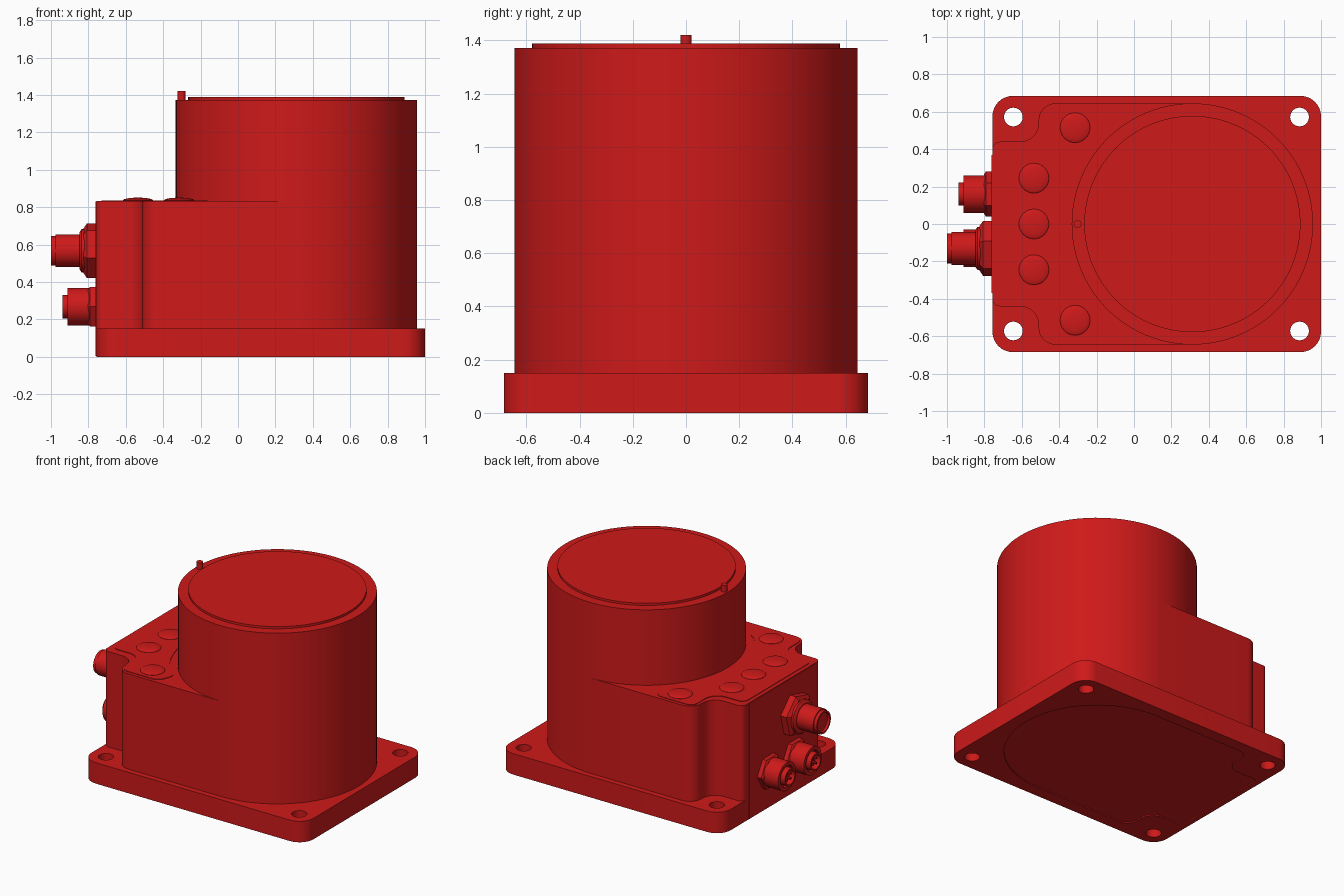
import bpy, bmesh, math
from mathutils import Vector

if "Cube" in bpy.data.objects:
    bpy.data.objects.remove(bpy.data.objects["Cube"])

red = bpy.data.materials.new("red_paint")
red.diffuse_color = (0.62, 0.01, 0.01, 1)
red.use_nodes = True
red.node_tree.nodes["Principled BSDF"].inputs["Base Color"].default_value = red.diffuse_color


def finish(name, bm, smooth=True):
    bmesh.ops.remove_doubles(bm, verts=bm.verts, dist=1e-5)
    bmesh.ops.recalc_face_normals(bm, faces=bm.faces)
    me = bpy.data.meshes.new(name)
    bm.to_mesh(me)
    bm.free()
    me.materials.append(red)
    ob = bpy.data.objects.new(name, me)
    bpy.context.collection.objects.link(ob)
    if smooth:
        soften(ob)
    return ob


def soften(ob):
    ob.data.shade_smooth()
    ob.data.set_sharp_from_angle(angle=math.radians(30))


def rounded(points, steps=8):
    """Outline from (x, y, corner radius) points with filleted corners."""
    out, n = [], len(points)
    for i, (x, y, r) in enumerate(points):
        p = Vector((x, y))
        if r == 0:
            out.append(p)
            continue
        a = (Vector(points[i - 1][:2]) - p).normalized()
        b = (Vector(points[(i + 1) % n][:2]) - p).normalized()
        half = a.angle(b) / 2
        mid = p + (a + b).normalized() * (r / math.sin(half))
        s = p + a * (r / math.tan(half)) - mid
        e = p + b * (r / math.tan(half)) - mid
        sweep = s.angle_signed(e)
        for k in range(steps + 1):
            t = -sweep * k / steps
            out.append(mid + Vector((s.x * math.cos(t) - s.y * math.sin(t),
                                     s.x * math.sin(t) + s.y * math.cos(t))))
    return out


def prism(name, outline, z0, z1):
    bm = bmesh.new()
    face = bm.faces.new([bm.verts.new((p[0], p[1], z0)) for p in outline])
    top = bmesh.ops.extrude_face_region(bm, geom=[face])["geom"]
    bmesh.ops.translate(bm, vec=(0, 0, z1 - z0),
                        verts=[v for v in top if isinstance(v, bmesh.types.BMVert)])
    if not face.is_valid or len(bm.faces) < len(outline) + 2:
        bm.faces.new([v for v in bm.verts if abs(v.co.z - z0) < 1e-6])
    return finish(name, bm)


def circle(cx, cy, r, n=96):
    return [(cx + r * math.cos(math.tau * i / n), cy + r * math.sin(math.tau * i / n))
            for i in range(n)]


def lathe(name, profile, origin, axis, sides=48, turn=0.0):
    """Spin (distance, radius) points around an axis through origin."""
    bm = bmesh.new()
    rot = Vector((0, 0, 1)).rotation_difference(Vector(axis)).to_matrix()
    rings = []
    for d, r in profile:
        rings.append([bm.verts.new(Vector(origin) + rot @ Vector(
            (r * math.cos(turn + math.tau * i / sides),
             r * math.sin(turn + math.tau * i / sides), d))) for i in range(sides)])
    for a, b in zip(rings, rings[1:]):
        for i in range(sides):
            j = (i + 1) % sides
            bm.faces.new((a[i], a[j], b[j], b[i]))
    bmesh.ops.remove_doubles(bm, verts=bm.verts, dist=1e-5)
    return finish(name, bm)


def cut(ob, cutter):
    mod = ob.modifiers.new("cut", 'BOOLEAN')
    mod.operation, mod.solver, mod.object = 'DIFFERENCE', 'EXACT', cutter
    bpy.context.view_layer.objects.active = ob
    bpy.ops.object.modifier_apply(modifier=mod.name)
    bpy.data.objects.remove(cutter)


def mirrored(half):
    return half + [(x, -y, r) for x, y, r in reversed(half)]


CX, R = 0.312, 0.645

# base plate with four bolt holes and a shallow recess underneath
plate = prism("base_plate", rounded(mirrored([(-0.757, 0.685, 0.11), (1.0, 0.685, 0.11)])), 0, 0.15)
for x in (-0.645, 0.885):
    for y in (-0.572, 0.572):
        cut(plate, prism("hole_cutter", circle(x, y, 0.05, 32), -0.1, 0.3))
arc = [(CX + 0.6 * math.sin(math.pi * i / 40), 0.6 * math.cos(math.pi * i / 40)) for i in range(41)]
left = rounded(mirrored([(-0.72, 0.38, 0.03), (-0.46, 0.38, 0.09), (-0.46, 0.6, 0.08), (CX, 0.6, 0)]))
n = len(left) // 2
cut(plate, prism("recess_cutter", left[:n] + arc[1:-1] + left[n:], -0.1, 0.008))
soften(plate)

# round scanner tower with lid disc and locating pin
prism("tower", circle(CX, 0, R), 0.15, 1.372)
prism("lid_disc", circle(CX, 0, 0.578), 1.37, 1.388)
prism("locating_pin", circle(-0.302, 0, 0.021, 24), 1.37, 1.42)

# lower housing, notched around the left bolt holes
prism("housing", rounded(mirrored([
    (-0.757, 0.44, 0.04), (-0.51, 0.44, 0.10), (-0.51, R, 0.09), (CX, R, 0)])), 0.15, 0.832)

# thin face plate behind the connectors
bm = bmesh.new()
bmesh.ops.create_cube(bm, size=1)
for v in bm.verts:
    v.co = (-0.757 + v.co.x * 0.008, v.co.y * 0.74, 0.416 + v.co.z * 0.826)
finish("face_plate", bm, False)

# raised top panel hugging the tower
edge = rounded([(-0.73, 0, 0), (-0.73, 0.385, 0.05), (-0.49, 0.385, 0.10),
                (-0.49, 0.622, 0.05), (-0.2, 0.622, 0.07), (-0.15, 0.5, 0.05), (-0.215, 0.46, 0)])
start = math.atan2(0.46, -0.215 - CX)
hug = [Vector((CX + 0.70 * math.cos(a), 0.70 * math.sin(a)))
       for a in (start + (math.pi - start) * k / 12 for k in range(1, 13))]
half = edge + hug
prism("top_panel", half + [Vector((p.x, -p.y)) for p in reversed(half[1:-1])], 0.82, 0.836)

# domed buttons / lamps
for x, y in ((-0.315, 0.515), (-0.535, 0.245), (-0.535, 0), (-0.535, -0.245), (-0.315, -0.515)):
    dome = [(0, 0.08)] + [(0.004 + 0.014 * math.sin(t), 0.08 * math.cos(t))
                          for t in (math.pi / 2 * k / 6 for k in range(7))]
    lathe("button", dome, (x, y, 0.833), (0, 0, 1), 32)

# large connector: hex nut, collar and threaded barrel
big = (-0.757, -0.13, 0.567)
lathe("large_hex_nut", [(0, 0), (0, 0.152), (0.05, 0.152), (0.068, 0.125), (0.068, 0)],
      big, (-1, 0, 0), 6, math.radians(15))
lathe("large_connector", [(0, 0.115), (0.08, 0.115), (0.09, 0.1), (0.09, 0.088), (0.22, 0.088),
                          (0.22, 0.08), (0.243, 0.08), (0.243, 0.068), (0.225, 0.068), (0.225, 0)],
      big, (-1, 0, 0))

# two small connectors with sockets and pins
for y in (0.16, -0.13):
    o = Vector((-0.757, y, 0.268))
    lathe("small_hex_nut", [(0, 0), (0, 0.121), (0.035, 0.121), (0.045, 0.105), (0.045, 0)],
          o, (-1, 0, 0), 6, math.pi / 2)
    lathe("small_connector", [(0, 0.1), (0.155, 0.1), (0.155, 0.075), (0.13, 0.075), (0.13, 0.062),
                              (0.182, 0.062), (0.182, 0.05), (0.14, 0.05), (0.14, 0)], o, (-1, 0, 0))
    for k in range(4):
        a = math.pi / 4 + k * math.pi / 2
        lathe("contact_pin", [(0.13, 0.008), (0.172, 0.008), (0.172, 0)],
              o + Vector((0, 0.026 * math.cos(a), 0.026 * math.sin(a))), (-1, 0, 0), 10)
